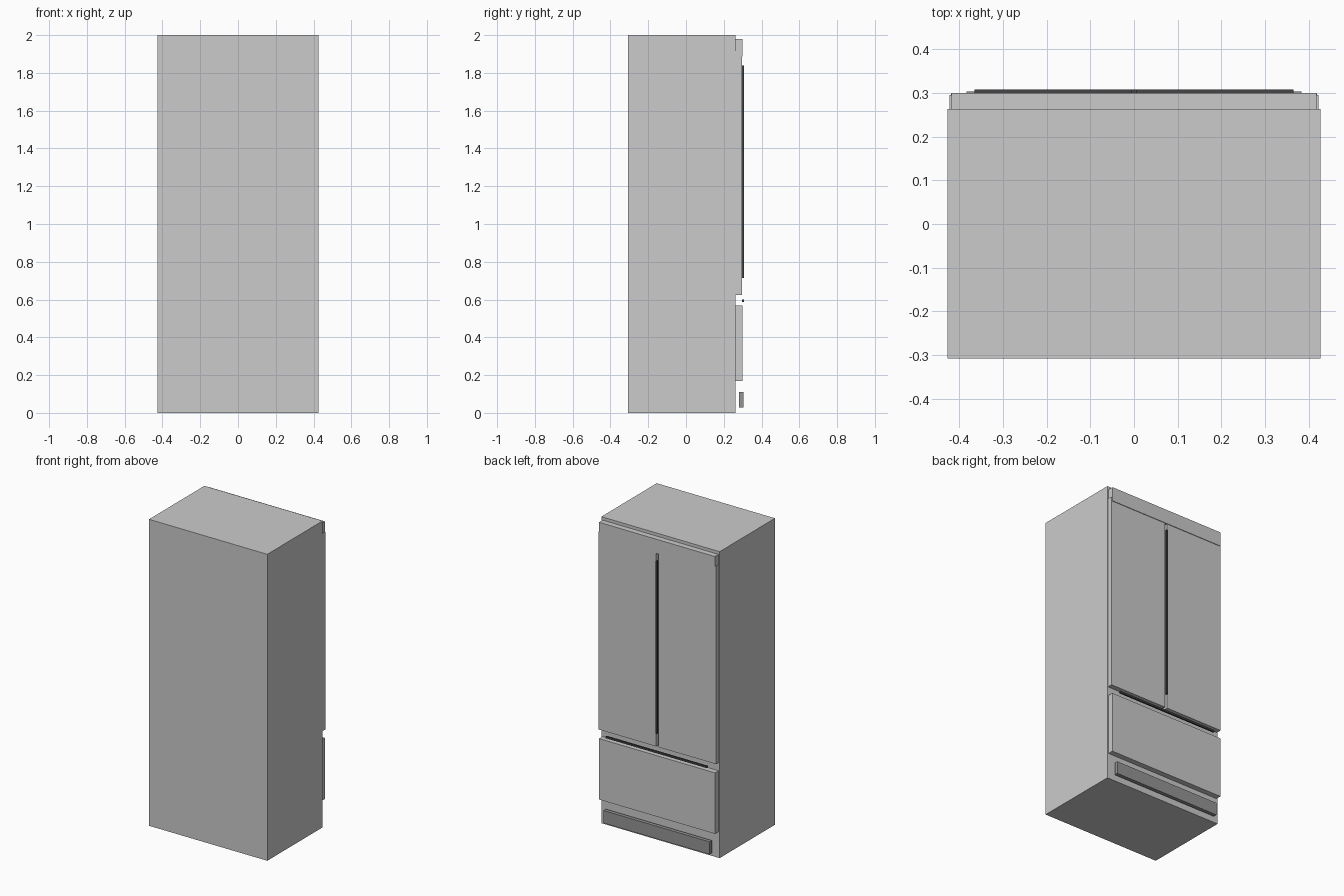
import bpy, bmesh

if "Cube" in bpy.data.objects:
    bpy.data.objects.remove(bpy.data.objects["Cube"])


def material(name, v):
    m = bpy.data.materials.new(name)
    m.diffuse_color = (v, v, v, 1)
    m.use_nodes = True
    m.node_tree.nodes["Principled BSDF"].inputs["Base Color"].default_value = m.diffuse_color
    return m


def box(name, x, y, z, mat=None):
    """Box from (min, max) ranges on each axis."""
    bm = bmesh.new()
    bmesh.ops.create_cube(bm, size=1)
    for v in bm.verts:
        v.co = [r[0] if c < 0 else r[1] for c, r in zip(v.co, (x, y, z))]
    mesh = bpy.data.meshes.new(name)
    bm.to_mesh(mesh)
    bm.free()
    ob = bpy.data.objects.new(name, mesh)
    bpy.context.collection.objects.link(ob)
    if mat:
        mesh.materials.append(mat)
    return ob


dark = material("dark_handle", 0.06)
grille = material("grille_grey", 0.3)
FACE = 0.263  # cabinet face carrying the doors

# Cabinet with thin rear panel and base plate
box("cabinet", (-0.427, 0.427), (-0.302, FACE), (0.006, 2.0))
box("rear_panel", (-0.427, 0.427), (-0.308, -0.302), (0.006, 2.0))
box("base_plate", (-0.427, 0.427), (-0.308, FACE), (0.0, 0.006))

# Top trim, slightly narrower and prouder than the doors
box("top_trim", (-0.418, 0.418), (FACE, 0.300), (1.887, 1.98))

# Pair of doors with a narrow gap
for side, x in (("left", (-0.423, -0.008)), ("right", (0.008, 0.423))):
    box(side + "_door", x, (FACE, 0.296), (0.625, 1.915))

# Freezer drawer
box("freezer_drawer", (-0.419, 0.419), (FACE, 0.299), (0.17, 0.568))

# Handle bars lying in the gaps
box("door_handle", (-0.006, 0.006), (0.296, 0.308), (0.715, 1.84), dark)
box("drawer_handle", (-0.365, 0.365), (0.297, 0.308), (0.588, 0.60), dark)

# Toe grille
box("toe_grille", (-0.384, 0.384), (0.28, 0.304), (0.028, 0.11), grille)
